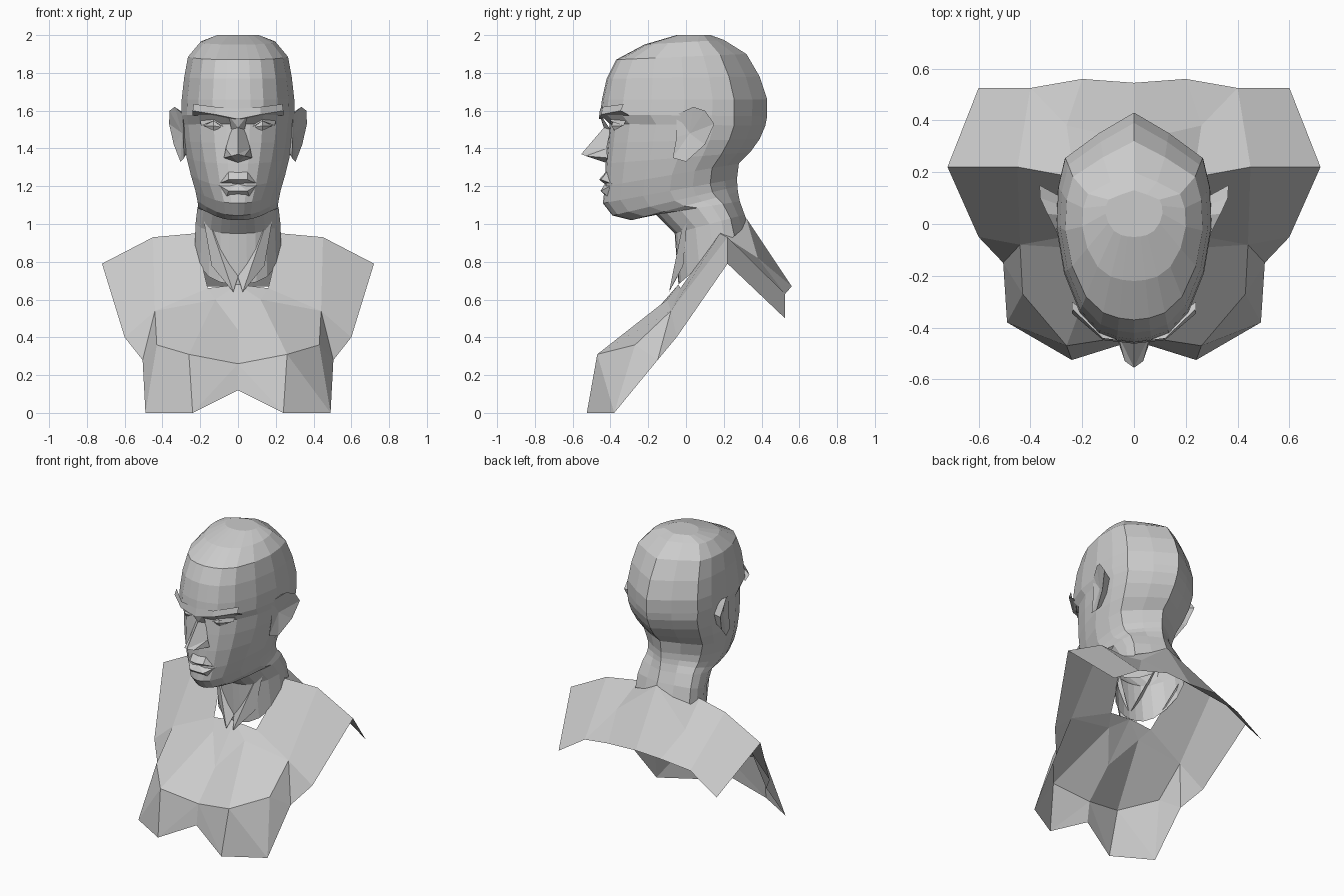
import bpy, bmesh


def build(name, verts, faces, mirror=False):
    me = bpy.data.meshes.new(name)
    me.from_pydata(verts, [], faces)
    bm = bmesh.new()
    bm.from_mesh(me)
    bmesh.ops.recalc_face_normals(bm, faces=bm.faces)
    bm.to_mesh(me)
    bm.free()
    ob = bpy.data.objects.new(name, me)
    bpy.context.collection.objects.link(ob)
    if mirror:
        m = ob.modifiers.new("mirror", 'MIRROR')
        m.use_clip = True
        m.merge_threshold = 0.001
    return ob


def named(name, pts, faces):
    """Half mesh from lettered points and strings of letters, mirrored in x."""
    keys = list(pts)
    return build(name, [pts[k] for k in keys],
                 [[keys.index(c) for c in f] for f in faces.split()], True)


# Head and neck: tilted half rings (front y, front z, back y, back z, half width, taper)
section = [(0, 0), (.22, .01), (.45, .04), (.7, .13), (.9, .3), (1, .5),
           (.98, .67), (.89, .8), (.45, .91), (0, 1)]
rings = [
    (-.05, 2.0, .13, 2.0, .11, 0),
    (-.22, 1.95, .20, 1.975, .20, 0),
    (-.37, 1.87, .32, 1.90, .265, 0),
    (-.42, 1.77, .39, 1.78, .285, 0),
    (-.445, 1.66, .43, 1.66, .298, 0),
    (-.455, 1.58, .43, 1.57, .30, 0),
    (-.405, 1.53, .42, 1.52, .295, .03),
    (-.415, 1.43, .39, 1.45, .287, .05),
    (-.425, 1.32, .34, 1.38, .272, .1),
    (-.43, 1.20, .28, 1.32, .25, .18),
    (-.44, 1.11, .27, 1.24, .225, .3),
    (-.39, 1.045, .272, 1.2, .215, .33),
    (-.29, 1.02, .275, 1.17, .21, .3),
    (-.16, 1.05, .285, 1.12, .215, .15),
    (-.06, .95, .31, 1.05, .225, .1),
    (-.04, .68, .33, 1.0, .23, .05),
]
verts, faces, n = [], [], len(section)
for yf, zf, yb, zb, w, taper in rings:
    for x, t in section:
        k = 1 - taper * max(0, 1 - 2 * t)
        verts.append((x * w * k, yf + (yb - yf) * t, zf + (zb - zf) * t))
for r in range(len(rings) - 1):
    for i in range(n - 1):
        a = r * n + i
        faces.append((a, a + 1, a + n + 1, a + n))
faces.append(tuple(range(n)))
build("head_and_neck", verts, faces, True)

# Nose wedge: bridge, tip, base, nostril wing
named("nose", {
    'a': (0, -.455, 1.57), 'b': (0, -.435, 1.51), 't': (0, -.555, 1.37),
    'u': (0, -.425, 1.325), 'w': (.075, -.415, 1.35), 'v': (.065, -.42, 1.40),
    's': (.035, -.40, 1.50), 'r': (.05, -.45, 1.575), 'p': (.035, -.53, 1.36)},
    "abr brs btvs tpv pwv tup upw")

# Brow ridge over the eye
named("brow", {
    'a': (0, -.455, 1.61), 'b': (0, -.462, 1.555), 'c': (.12, -.44, 1.62),
    'd': (.12, -.448, 1.58), 'e': (.235, -.33, 1.635), 'f': (.24, -.345, 1.60),
    'g': (.12, -.385, 1.565), 'h': (.24, -.30, 1.575)},
    "abdc cdfe bgd dghf")

# Eyeball and upper lid
named("eye", {
    'i': (.075, -.385, 1.51), 'o': (.185, -.335, 1.52), 't': (.13, -.385, 1.545),
    'b': (.13, -.38, 1.495), 'c': (.13, -.395, 1.52)}, "itc toc obc bic")
named("eyelid", {
    'i': (.07, -.39, 1.51), 'o': (.195, -.33, 1.52), 't': (.13, -.402, 1.545),
    'j': (.07, -.38, 1.54), 'k': (.13, -.385, 1.57), 'l': (.2, -.32, 1.545)},
    "itkj tolk")

# Lips
named("lips", {
    'a': (0, -.425, 1.275), 'b': (0, -.46, 1.235), 'c': (0, -.43, 1.212),
    'd': (0, -.452, 1.175), 'e': (0, -.42, 1.145), 'f': (.05, -.42, 1.275),
    'g': (.05, -.45, 1.235), 'h': (.05, -.45, 1.175), 'i': (.06, -.415, 1.145),
    'z': (.11, -.385, 1.21)},
    "abgf fgz bcg gcz cdh chz deih hiz")

# Ear: rim outline fanned to a sunken centre, and skirted to the head behind
rim = [(.29, -.05, 1.58), (.335, .04, 1.62), (.362, .10, 1.60), (.365, .15, 1.53),
       (.34, .10, 1.42), (.305, 0, 1.33), (.285, -.07, 1.35), (.29, -.05, 1.46)]
root = [(.27, .02 + (y - .02) * .6, 1.47 + (z - 1.47) * .7) for x, y, z in rim]
m = len(rim)
fan = [(i, (i + 1) % m, 2 * m) for i in range(m)]
skirt = [(i, (i + 1) % m, m + (i + 1) % m, m + i) for i in range(m)]
build("ear", rim + root + [(.295, .02, 1.48)], fan + skirt, True)

# Neck tendons running from behind the jaw to the collar pit
named("neck_tendon", {
    'a': (.21, .02, 1.18), 'b': (.025, -.09, .64), 'c': (.14, -.015, .78),
    'd': (0, -.045, .72)}, "abc abd")

# Shoulders, chest and upper back: one open sheet
named("torso_shell", {
    'A': (.23, .18, .95), 'B': (.45, .22, .93), 'C': (.72, .22, .79),
    'D': (.60, -.05, .40), 'E': (.505, -.15, .28), 'F': (.49, -.38, 0),
    'G': (.24, -.525, 0), 'H': (0, -.45, .12), 'I': (.26, -.47, .31),
    'J': (0, -.43, .26), 'K': (.43, -.27, .36), 'L': (.44, -.08, .54),
    'M': (.12, -.10, .60), 'N': (0, -.25, .44), 'O': (0, -.04, .68),
    'X': (.16, -.03, .66), 'P': (.60, .525, .50), 'Q': (.40, .525, .63),
    'R': (.20, .56, .67), 'S': (0, .545, .67), 'U': (.26, .38, .82),
    'W': (0, .32, 1.03)},
    "BCDL DEL LEK EFK KFI IFG GHJ GJI JIMN IKLM "
    "ABLX XLM NMO MXO BCPQ ABQU UQR WURS WAU")
